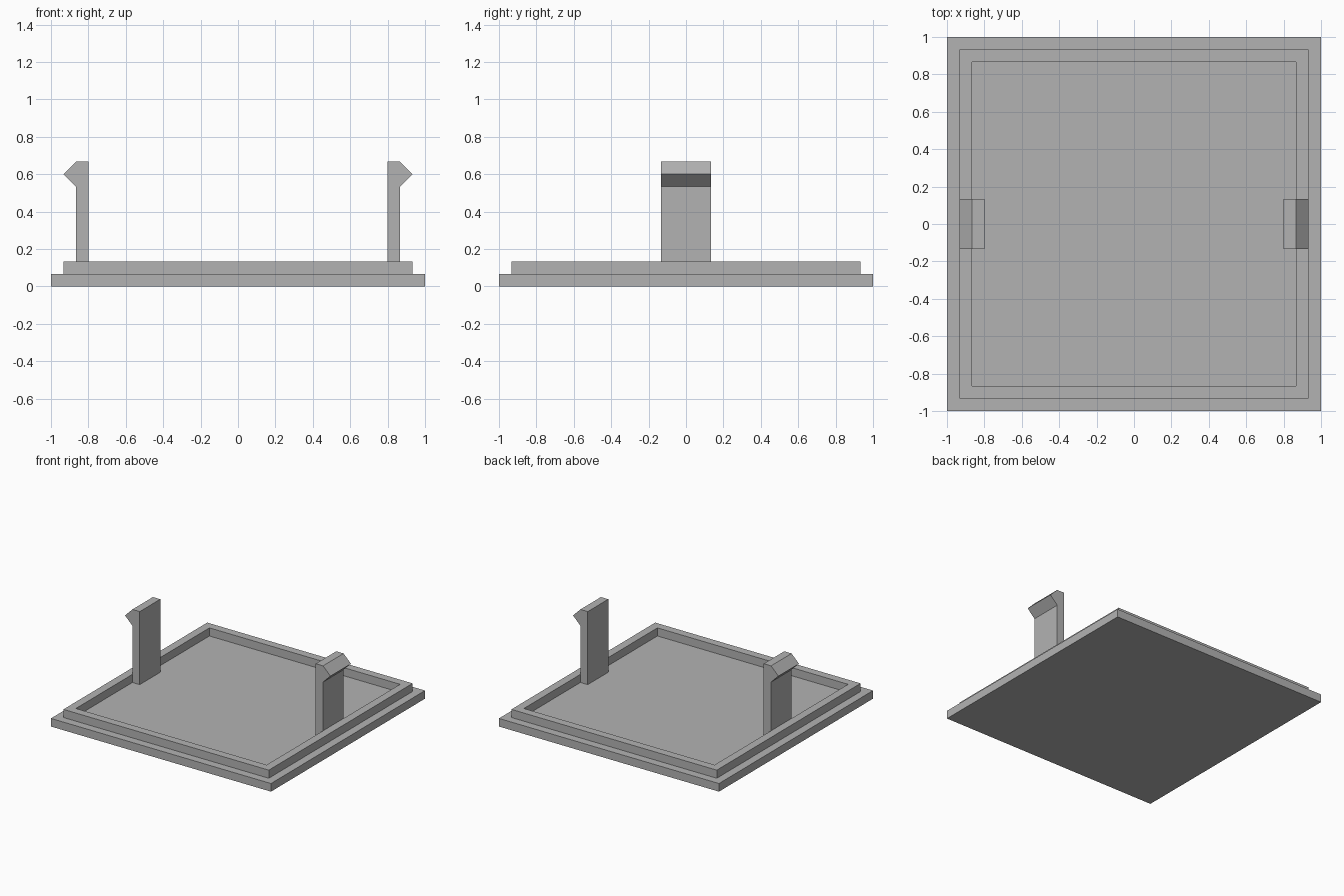
import bpy, bmesh

if "Cube" in bpy.data.objects:
    bpy.data.objects.remove(bpy.data.objects["Cube"])

U = 1 / 15  # wall thickness, the module of the whole part

grey = bpy.data.materials.new("plain grey")
grey.diffuse_color = (0.45, 0.45, 0.45, 1)
grey.use_nodes = True
grey.node_tree.nodes["Principled BSDF"].inputs["Base Color"].default_value = grey.diffuse_color


def make_object(name, bm):
    bmesh.ops.recalc_face_normals(bm, faces=bm.faces)
    mesh = bpy.data.meshes.new(name)
    bm.to_mesh(mesh)
    bm.free()
    mesh.materials.append(grey)
    obj = bpy.data.objects.new(name, mesh)
    bpy.context.collection.objects.link(obj)
    return obj


def square(bm, half, z):
    return [bm.verts.new((x * half, y * half, z))
            for x, y in ((-1, -1), (1, -1), (1, 1), (-1, 1))]


# Lid: stepped square rings from the underside, over the rim, to the recessed floor
bm = bmesh.new()
rings = [square(bm, half * U, z * U) for half, z in
         ((15, 0), (15, 1), (14, 1), (14, 2), (13, 2), (13, 1))]
for a, b in zip(rings, rings[1:]):
    for i in range(4):
        j = (i + 1) % 4
        bm.faces.new((a[i], a[j], b[j], b[i]))
bm.faces.new(rings[0])
bm.faces.new(rings[-1])
make_object("lid", bm)

# Snap clips: hooked side profile extruded across the width, one per side
profile = ((12, 1), (13, 1), (13, 8), (14, 9), (13, 10), (12, 10))
for name, side in (("left_clip", -1), ("right_clip", 1)):
    bm = bmesh.new()
    face = bm.faces.new([bm.verts.new((side * x * U, -2 * U, z * U))
                         for x, z in profile])
    extruded = bmesh.ops.extrude_face_region(bm, geom=[face])["geom"]
    bmesh.ops.translate(bm, vec=(0, 4 * U, 0),
                        verts=[v for v in extruded if isinstance(v, bmesh.types.BMVert)])
    make_object(name, bm)
